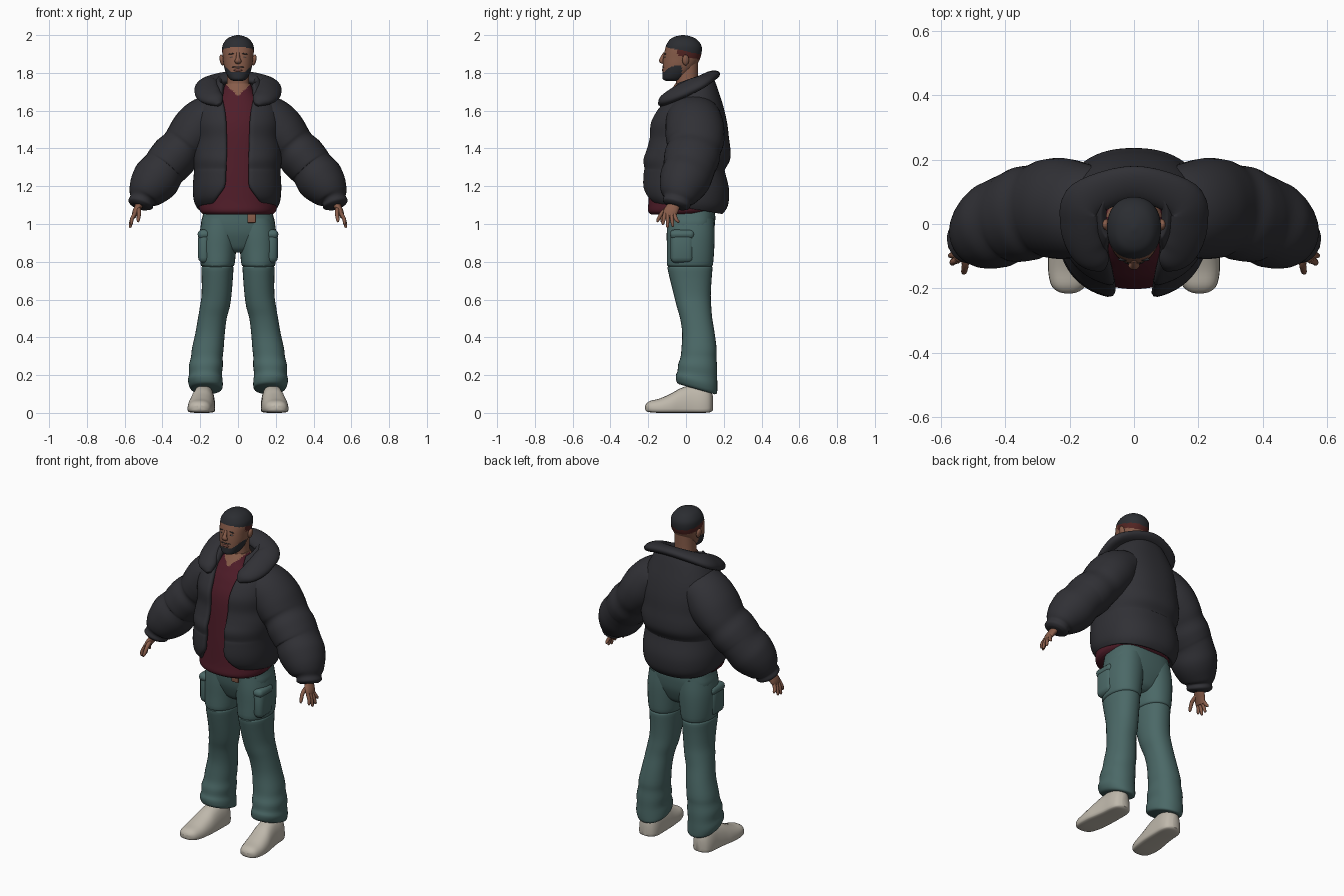
import bpy, bmesh, math
from mathutils import Vector, Matrix


def material(name, rgb):
    m = bpy.data.materials.new(name)
    m.diffuse_color = (*rgb, 1)
    return m


JACKET = material("jacket charcoal", (0.030, 0.030, 0.036))
SHIRT = material("shirt maroon", (0.080, 0.012, 0.022))
PANTS = material("trouser teal", (0.070, 0.140, 0.135))
SKIN = material("skin brown", (0.245, 0.108, 0.068))
SHOE = material("shoe cream", (0.52, 0.48, 0.41))
HAIR = material("hair black", (0.024, 0.026, 0.031))
FADE = material("hairline red", (0.085, 0.018, 0.016))
EYE = material("eye white", (0.40, 0.34, 0.31))
LIP = material("lip brown", (0.16, 0.06, 0.045))


def smooth_keys(keys, sub):
    """Catmull-Rom interpolation through rows of key values."""
    out = []
    for i in range(len(keys) - 1):
        p0, p1, p2, p3 = (keys[min(max(j, 0), len(keys) - 1)] for j in (i - 1, i, i + 1, i + 2))
        for k in range(sub):
            t = k / sub
            out.append([0.5 * (2 * b + (c - a) * t + (2 * a - 5 * b + 4 * c - d) * t * t
                               + (3 * b - a - 3 * c + d) * t ** 3)
                        for a, b, c, d in zip(p0, p1, p2, p3)])
    return out + [list(keys[-1])]


def finish(name, bm, mats, rule=None, sharp=50):
    bmesh.ops.recalc_face_normals(bm, faces=bm.faces)
    if rule:
        for f in bm.faces:
            f.material_index = rule(f.calc_center_median())
    me = bpy.data.meshes.new(name)
    bm.to_mesh(me)
    bm.free()
    for m in mats:
        me.materials.append(m)
    me.shade_smooth()
    me.set_sharp_from_angle(angle=math.radians(sharp))
    ob = bpy.data.objects.new(name, me)
    bpy.context.collection.objects.link(ob)
    return ob


def skin_rings(name, rings, mats, rule=None, closed=True, sharp=50):
    bm = bmesh.new()
    vs = [[bm.verts.new(p) for p in r] for r in rings]
    n = len(rings[0])
    for a, b in zip(vs, vs[1:]):
        for i in range(n if closed else n - 1):
            j = (i + 1) % n
            bm.faces.new((a[i], a[j], b[j], b[i]))
    if closed:
        bm.faces.new(vs[0])
        bm.faces.new(vs[-1])
    return finish(name, bm, mats, rule, sharp)


def spow(v, e):
    return math.copysign(abs(v) ** e, v)


def loft(name, keys, mats, side=1, segs=32, sub=4, p=2.2, rule=None, opened=False):
    """Stacked horizontal rings; key = z, cx, cy, rx, ry, tilt (, half gap at the front)."""
    rings = []
    for z, cx, cy, rx, ry, tilt, *gap in smooth_keys(keys, sub):
        a0 = math.asin(min(1, gap[0] / rx) ** (p / 2)) if opened else 0
        span = 2 * math.pi - 2 * a0
        ring = []
        for i in range(segs):
            a = a0 + span * i / (segs - 1 if opened else segs)
            dy = -ry * spow(math.cos(a), 2 / p)
            ring.append((side * (cx + rx * spow(math.sin(a), 2 / p)), cy + dy, z + tilt * dy))
        rings.append(ring)
    return skin_rings(name, rings, mats, rule, not opened)


def tube(name, keys, mats, side=1, segs=24, sub=4, up=(0, 1, 0), flare=0):
    """Sweep along a path; key = x, y, z, radius across, radius along the up direction."""
    rows = smooth_keys(keys, sub)
    pts = [Vector(r[:3]) for r in rows]
    rings = []
    for i, r in enumerate(rows):
        t = (pts[min(i + 1, len(pts) - 1)] - pts[max(i - 1, 0)]).normalized()
        w = Vector(up) + Vector((flare * pts[i].x, 0, 0))
        u = (w - t * t.dot(w)).normalized()
        v = t.cross(u)
        ring = []
        for k in range(segs):
            a = 2 * math.pi * k / segs
            q = pts[i] + v * r[3] * math.cos(a) + u * r[4] * math.sin(a)
            ring.append((q.x * side, q.y, q.z))
        rings.append(ring)
    return skin_rings(name, rings, mats, sharp=70)


def ball(name, loc, size, mat, tilt=0):
    bm = bmesh.new()
    bmesh.ops.create_uvsphere(bm, u_segments=16, v_segments=10, radius=1)
    bmesh.ops.transform(bm, verts=bm.verts, matrix=Matrix.Translation(loc)
                        @ Matrix.Rotation(tilt, 4, 'Y') @ Matrix.Diagonal((*size, 1)))
    return finish(name, bm, [mat])


def pad(name, loc, size, mat, bevel=0.012):
    bm = bmesh.new()
    bmesh.ops.create_cube(bm, size=1)
    bmesh.ops.transform(bm, verts=bm.verts, matrix=Matrix.Translation(loc) @ Matrix.Diagonal((*size, 1)))
    bmesh.ops.bevel(bm, geom=bm.edges[:], offset=bevel, segments=3, affect='EDGES', profile=0.5)
    return finish(name, bm, [mat])


# Head: hair, red hairline and beard are chosen by position
def head_rule(c):
    line = 1.914 - 0.2 * c.y
    if c.z > line:
        return 1
    if c.z > line - 0.030 and c.y > -0.045:
        return 2
    if c.y < -0.022 and c.z < 1.806 + 1.0 * max(0, abs(c.x) - 0.04):
        return 1
    return 0


loft("head", [(1.757, 0, -.075, .022, .03, 0), (1.768, 0, -.068, .045, .055, 0), (1.80, 0, -.050, .064, .074, 0),
              (1.84, 0, -.034, .075, .089, 0), (1.88, 0, -.022, .080, .098, 0), (1.92, 0, -.014, .084, .098, 0),
              (1.95, 0, -.012, .080, .091, 0), (1.978, 0, -.014, .061, .070, 0), (1.993, 0, -.015, .034, .040, 0),
              (2.0, 0, -.015, .006, .007, 0)], [SKIN, HAIR, FADE], segs=64, sub=8, rule=head_rule)
loft("neck", [(1.66, 0, .01, .075, .07, 0), (1.74, 0, .006, .060, .058, 0), (1.86, 0, .005, .058, .060, 0)], [SKIN])
tube("nose", [(0, -.112, 1.905, .008, .008), (0, -.126, 1.88, .011, .010), (0, -.130, 1.863, .018, .012),
              (0, -.120, 1.852, .014, .006)], [SKIN], segs=12)
ball("lips", (0, -.121, 1.815), (.023, .007, .008), LIP)
ball("moustache", (0, -.118, 1.831), (.032, .007, .004), HAIR)
for s in (-1, 1):
    ball("ear", (s * .085, -.002, 1.868), (.012, .018, .029), SKIN, s * .2)
    ball("eye", (s * .031, -.110, 1.884), (.012, .005, .004), EYE)
    ball("pupil", (s * .031, -.1135, 1.884), (.004, .0025, .004), HAIR)
    ball("eyebrow", (s * .033, -.110, 1.901), (.017, .005, .0028), HAIR, s * .1)

# Shirt with a V neck showing skin
loft("shirt", [(1.054, 0, -.015, .188, .166, .03), (1.075, 0, -.013, .204, .188, .03), (1.13, 0, -.012, .204, .186, 0),
               (1.30, 0, -.010, .190, .180, 0), (1.50, 0, -.010, .180, .163, 0), (1.60, 0, -.005, .150, .135, 0),
               (1.66, 0, .0, .118, .108, 0), (1.70, 0, .002, .088, .086, 0), (1.745, 0, .006, .064, .062, 0)],
     [SHIRT, SKIN], segs=96, sub=8, rule=lambda c: int(c.z > 1.675 + 1.0 * abs(c.x) or c.y > .02 and c.z > 1.7))
pad("belt_tag", (.072, -.128, 1.034), (.045, .012, .055), SKIN, .004)

# Open padded jacket body with quilted rolls, rising to the neck
body = loft("jacket_body", [
    (1.09, -.004, .000, .196, .178, -.17, .120), (1.125, -.005, .000, .214, .207, -.13, .095),
    (1.19, -.005, -.003, .220, .217, -.05, .062), (1.27, -.004, -.012, .215, .205, 0, .058),
    (1.295, -.003, -.010, .215, .203, 0, .057), (1.34, -.002, .000, .220, .218, 0, .056),
    (1.39, 0, .010, .220, .211, 0, .056),
    (1.455, 0, .014, .211, .199, 0, .058), (1.53, 0, .012, .215, .192, 0, .060),
    (1.60, 0, .018, .205, .168, .06, .066), (1.655, 0, .022, .180, .142, .18, .074),
    (1.70, 0, .024, .150, .120, .32, .080), (1.735, 0, .024, .120, .104, .36, .080),
    (1.76, 0, .022, .092, .088, .36, .076)], [JACKET], segs=48, sub=4, p=2.35, opened=True)
mod = body.modifiers.new("padding", 'SOLIDIFY')
mod.thickness, mod.offset = .030, 0
mod = body.modifiers.new("soften", 'SUBSURF')
mod.levels = mod.render_levels = 1

# Flared collar: flat roll on a tilted horseshoe
half = [(.152, .075, 1.752, .062, .030), (.168, .0, 1.716, .066, .032), (.150, -.070, 1.682, .062, .032),
        (.118, -.115, 1.656, .046, .028), (.100, -.138, 1.632, .015, .012)]
left = [(-x, *r) for x, *r in reversed(half)]
tube("collar", left + [(0, .125, 1.780, .058, .028)] + half, [JACKET], sub=6, up=(0, -.35, 1), flare=2.8)

FINGERS = [(-.112, .564, -.122, .995), (-.096, .570, -.098, .980), (-.079, .570, -.070, .985), (-.063, .564, -.042, 1.005)]
for s in (-1, 1):
    # Puffy sleeve with pinched seams and a cuff
    tube("sleeve", [(.05, .03, 1.595, .075, .110), (.115, .036, 1.58, .108, .138), (.175, .042, 1.545, .128, .150),
                    (.225, .048, 1.490, .134, .157),
                    (.270, .048, 1.435, .124, .153), (.300, .043, 1.400, .117, .143), (.335, .033, 1.360, .125, .148),
                    (.372, .022, 1.318, .122, .142), (.395, .016, 1.290, .118, .136), (.432, -.004, 1.240, .127, .136),
                    (.470, -.024, 1.190, .113, .120), (.498, -.038, 1.148, .088, .096), (.508, -.045, 1.128, .066, .076),
                    (.516, -.052, 1.105, .068, .074), (.520, -.056, 1.092, .048, .055)],
         [JACKET], s, segs=28)
    # Hand
    tube("palm", [(.515, -.055, 1.13, .024, .030), (.526, -.066, 1.095, .020, .034), (.542, -.082, 1.065, .017, .038),
                  (.552, -.088, 1.035, .010, .032)], [SKIN], s, segs=16)
    for y0, x1, y1, z1 in FINGERS:
        tube("finger", [(.547, y0, 1.055, .0105, .0105), (.562, (y0 + y1) / 2, 1.025, .010, .010),
                        (x1, y1, z1 + .008, .008, .008), (x1, y1, z1, .003, .003)], [SKIN], s, segs=10, sub=3)
    tube("thumb", [(.528, -.090, 1.085, .013, .013), (.524, -.126, 1.060, .011, .011),
                   (.528, -.148, 1.022, .009, .009), (.530, -.153, 1.010, .003, .003)], [SKIN], s, segs=10, sub=3)

    # Trouser leg with thigh seam, knee folds and bunched flared hem
    loft("trouser_leg", [
        (.125, .165, .058, .072, .095, -.28), (.135, .168, .057, .086, .107, -.28), (.170, .173, .056, .092, .110, -.24),
        (.205, .172, .060, .087, .105, -.15), (.250, .170, .062, .090, .103, -.08), (.295, .165, .066, .084, .095, 0),
        (.340, .160, .069, .084, .093, 0), (.42, .148, .066, .078, .086, 0), (.50, .136, .054, .076, .085, 0),
        (.56, .123, .043, .079, .091, 0), (.62, .114, .034, .079, .097, 0), (.70, .110, .026, .082, .109, 0),
        (.765, .109, .021, .085, .119, 0), (.776, .108, .021, .082, .115, 0), (.787, .108, .021, .090, .122, 0),
        (.86, .107, .024, .097, .125, 0), (.95, .102, .025, .101, .127, 0), (1.03, .095, .025, .095, .122, 0)],
        [PANTS], s, sub=3)
    # Soft cargo pocket
    pad("cargo_pocket", (s * .178, -.020, .875), (.066, .125, .165), PANTS, .030)
    pad("pocket_flap", (s * .180, -.020, .945), (.067, .130, .05), PANTS, .023)

    # Shoe: cross-sections along the foot with a flat sole
    rings = []
    for y, cx, rx, h, base in smooth_keys([(-.216, .204, .010, .035, .018), (-.209, .204, .034, .050, .008),
                                           (-.188, .203, .055, .064, .003), (-.14, .200, .067, .076, 0),
                                           (-.08, .195, .070, .102, 0), (-.03, .189, .067, .130, 0),
                                           (.03, .184, .063, .148, 0), (.09, .182, .060, .150, 0),
                                           (.125, .182, .046, .13, .003), (.142, .182, .018, .09, .012)], 4):
        ring = []
        for k in range(24):
            a = 2 * math.pi * k / 24
            top = math.sin(a) > 0
            z = base + .022 + (h - base - .022) * math.sin(a) ** .9 if top else base + .022 - .022 * abs(math.sin(a)) ** .4
            ring.append((s * (cx + rx * spow(math.cos(a), .8)), y, z))
        rings.append(ring)
    skin_rings("shoe", rings, [SHOE])

# Trouser seat and waistband
loft("trouser_seat", [(.848, 0, .025, .03, .06, 0), (.868, 0, .025, .09, .085, 0), (.90, 0, .025, .14, .102, 0),
                      (.95, 0, .025, .186, .120, 0), (1.0, 0, .025, .196, .128, 0), (1.04, 0, .025, .188, .130, 0),
                      (1.075, 0, .022, .180, .128, 0)], [PANTS], p=2.8)
